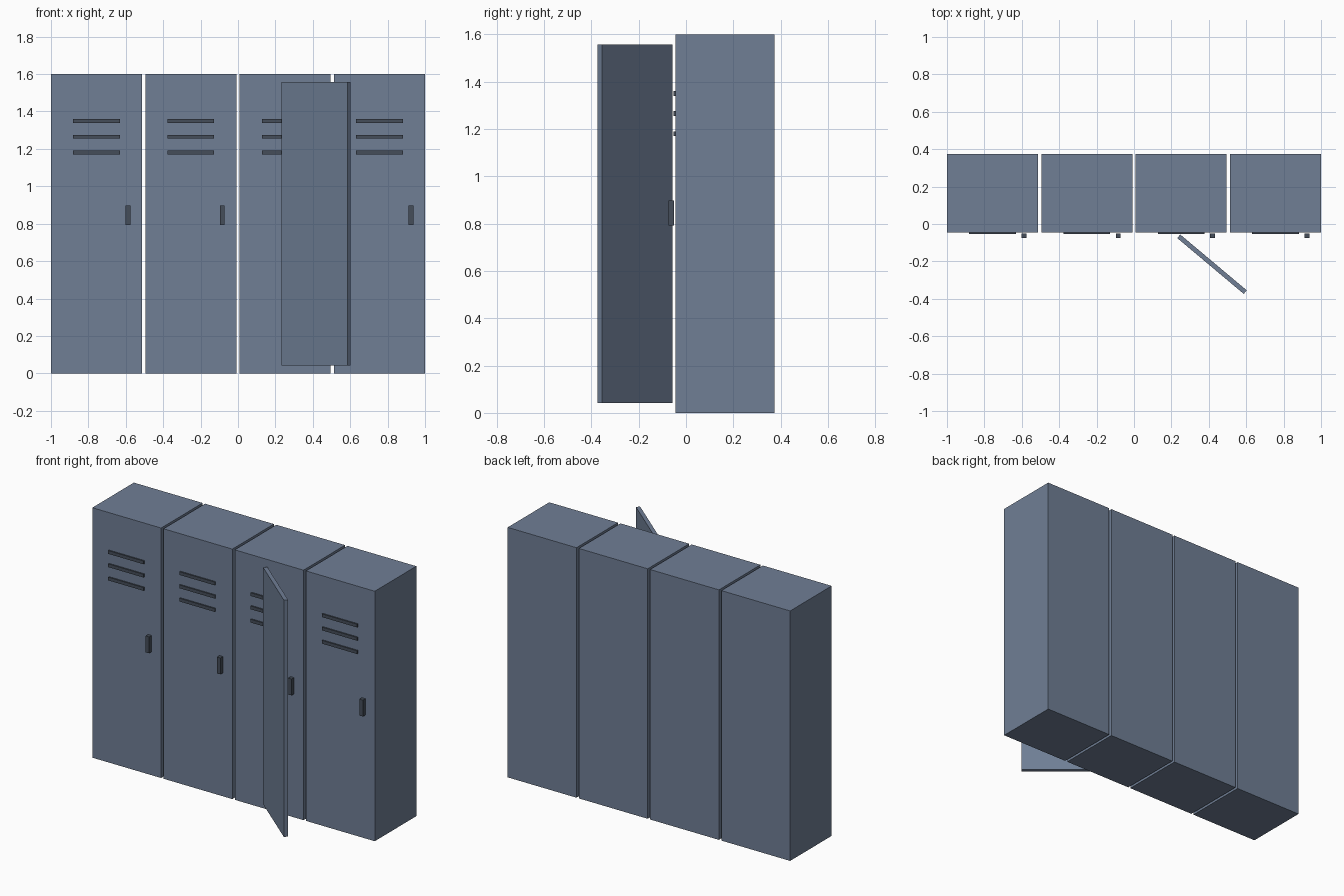
import bpy, math

if "Cube" in bpy.data.objects:
    bpy.data.objects.remove(bpy.data.objects["Cube"])


def material(name, rgb):
    m = bpy.data.materials.new(name)
    m.diffuse_color = (*rgb, 1)
    m.use_nodes = True
    m.node_tree.nodes["Principled BSDF"].inputs["Base Color"].default_value = m.diffuse_color
    return m


PAINT = material("blue_grey_paint", (0.16, 0.21, 0.30))
DARK = material("dark_metal", (0.06, 0.075, 0.10))


def box(name, centre, size, mat, turn=0):
    bpy.ops.mesh.primitive_cube_add(size=1, location=centre)
    ob = bpy.context.object
    ob.name = name
    ob.scale = size
    bpy.ops.object.transform_apply(location=False, rotation=False, scale=True)
    ob.rotation_euler.z = turn
    ob.data.materials.append(mat)
    return ob


WIDTH, DEPTH, HEIGHT = 0.487, 0.42, 1.6
PITCH = (2 - WIDTH) / 3
BACK = 0.375
FRONT = BACK - DEPTH

for i in range(4):
    x = (i - 1.5) * PITCH
    # Locker cabinet
    box(f"locker_body_{i + 1}", (x, BACK - DEPTH / 2, HEIGHT / 2),
        (WIDTH, DEPTH, HEIGHT), PAINT)
    # Three vent slats near the top
    for j in range(3):
        box(f"vent_{i + 1}_{j + 1}", (x, FRONT, 1.35 - j * 0.085),
            (0.25, 0.017, 0.021), DARK)
    # Door handle
    box(f"handle_{i + 1}", (x + 0.168, FRONT - 0.0175, 0.845),
        (0.025, 0.025, 0.105), DARK)

# Swung-open door standing off the third locker
box("open_door", (0.417, -0.215, 0.8), (0.464, 0.025, 1.516), PAINT,
    math.radians(-40))
